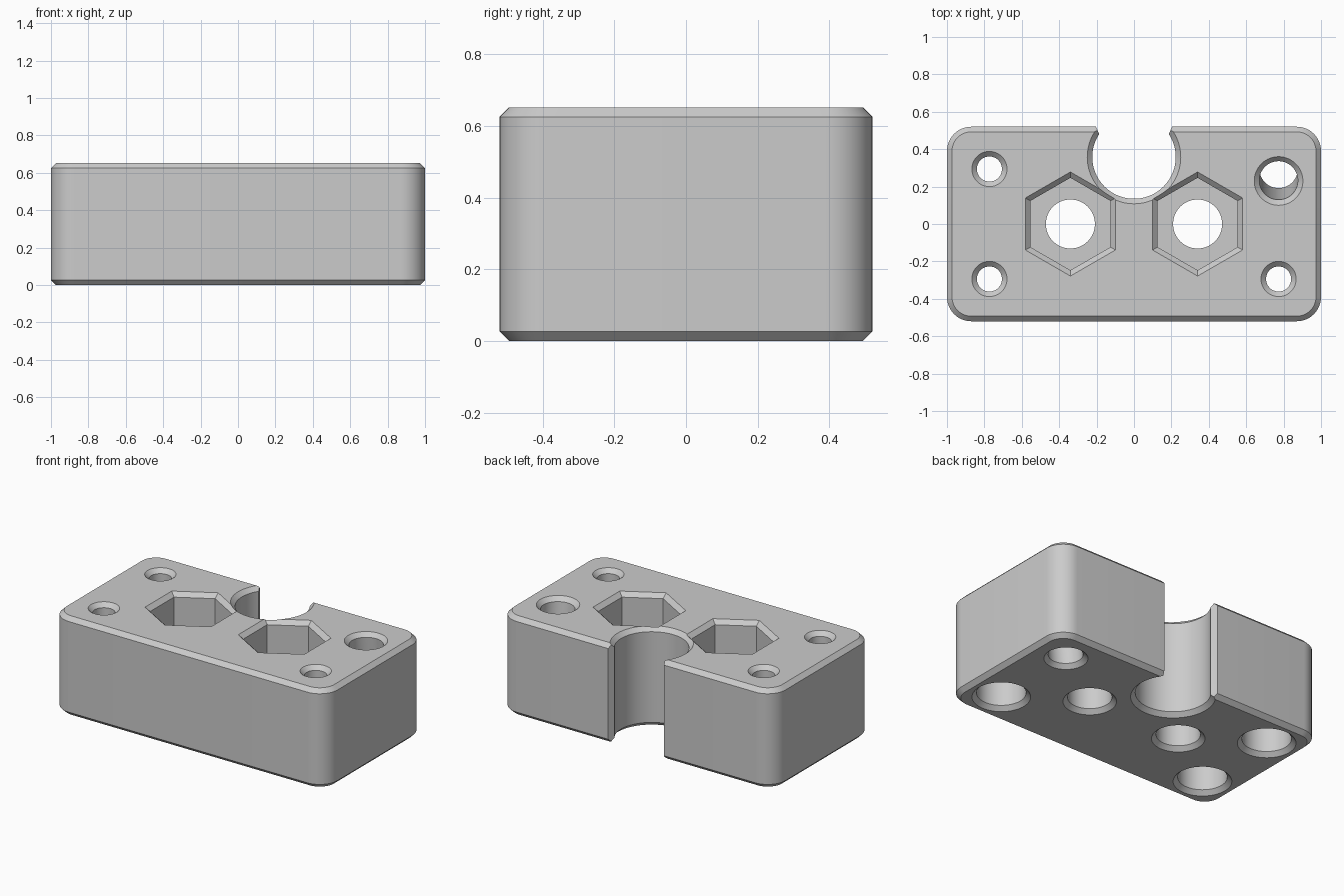
import bpy
import bmesh
from math import cos, sin, pi, tau

if "Cube" in bpy.data.objects:
    bpy.data.objects.remove(bpy.data.objects["Cube"], do_unlink=True)

HALF_X, HALF_Y, TOP = 1.0, 0.52, 0.652
CH = 0.027      # chamfer size
EPS = 0.02      # cutter overshoot
CORNER = 0.13

grey = bpy.data.materials.new("plain grey")
grey.use_nodes = True
grey.diffuse_color = (0.6, 0.6, 0.6, 1)
grey.node_tree.nodes["Principled BSDF"].inputs["Base Color"].default_value = (0.6, 0.6, 0.6, 1)


def loft(name, rings):
    """Closed solid through rings of equal length, bottom to top."""
    bm = bmesh.new()
    loops = [[bm.verts.new(p) for p in ring] for ring in rings]
    n = len(loops[0])
    for low, high in zip(loops, loops[1:]):
        for i in range(n):
            j = (i + 1) % n
            bm.faces.new((low[i], low[j], high[j], high[i]))
    bm.faces.new(loops[0][::-1])
    bm.faces.new(loops[-1])
    bmesh.ops.recalc_face_normals(bm, faces=bm.faces)
    mesh = bpy.data.meshes.new(name)
    bm.to_mesh(mesh)
    bm.free()
    mesh.materials.append(grey)
    obj = bpy.data.objects.new(name, mesh)
    bpy.context.collection.objects.link(obj)
    return obj


def circle(x, y, z, r, sides=64):
    turn = pi / 2 if sides == 6 else 0
    return [(x + r * cos(tau * i / sides + turn), y + r * sin(tau * i / sides + turn), z)
            for i in range(sides)]


def rounded_rect(z, inset, steps=12):
    r = CORNER - inset
    pts = []
    for k, (sx, sy) in enumerate(((1, 1), (-1, 1), (-1, -1), (1, -1))):
        for i in range(steps + 1):
            a = pi / 2 * (k + i / steps)
            pts.append((sx * (HALF_X - CORNER) + r * cos(a),
                        sy * (HALF_Y - CORNER) + r * sin(a), z))
    return pts


# Chamfered block
block = loft("mounting_block", [rounded_rect(0, CH), rounded_rect(CH, 0),
                                rounded_rect(TOP - CH, 0), rounded_rect(TOP, CH)])


def cut(cutter):
    cutter.hide_render = True
    mod = block.modifiers.new("cut", "BOOLEAN")
    mod.operation = "DIFFERENCE"
    mod.solver = "EXACT"
    mod.object = cutter
    bpy.context.view_layer.objects.active = block
    bpy.ops.object.modifier_apply(modifier=mod.name)
    bpy.data.objects.remove(cutter, do_unlink=True)


def bottom_flare(r):
    return [(-EPS, r + CH + EPS), (CH, r)]


def top_flare(r):
    return [(TOP - CH, r), (TOP + EPS, r + CH + EPS)]


def bore(name, x, y, profile, lean=0, sides=64):
    """Round or six-sided cutter from (z, radius) pairs; lean shifts the bottom in y."""
    cut(loft(name, [circle(x, y + lean * (1 - z / TOP), z, r, sides) for z, r in profile]))


# Screw holes, counterbored from below
for x, y in ((-0.773, 0.294), (-0.773, -0.294), (0.773, -0.294)):
    bore("screw_hole", x, y, bottom_flare(0.146) + [(0.3, 0.146), (0.3, 0.067)] + top_flare(0.067))

# Slightly leaning hole in the remaining corner
bore("leaning_hole", 0.773, 0.23, bottom_flare(0.103) + top_flare(0.103), lean=0.068)

# Nut pockets with through holes
nut_floor = 0.35
flare = CH / cos(pi / 6)
for x in (-0.34, 0.34):
    bore("nut_pocket", x, 0, [(nut_floor, 0.247), (TOP - CH, 0.247),
                              (TOP + EPS, 0.247 + flare * (1 + EPS / CH))], sides=6)
    bore("bolt_hole", x, 0, bottom_flare(0.131) + [(nut_floor + 0.05, 0.131)])

# Round bay open at the back, with bevelled mouth edges
bore("round_bay", 0, 0.358, bottom_flare(0.223) + top_flare(0.223), sides=96)
half = [(0.1, 0.4), (0.186, 0.481), (0.215, 0.545)]
outline = half + [(-x, y) for x, y in reversed(half)]
cut(loft("bay_mouth", [[(x, y, z) for x, y in outline] for z in (-0.1, TOP + 0.1)]))

# Smooth curved walls, crisp edges
bpy.ops.object.select_all(action="DESELECT")
block.select_set(True)
bpy.context.view_layer.objects.active = block
bpy.ops.object.shade_smooth_by_angle(angle=pi / 7)
